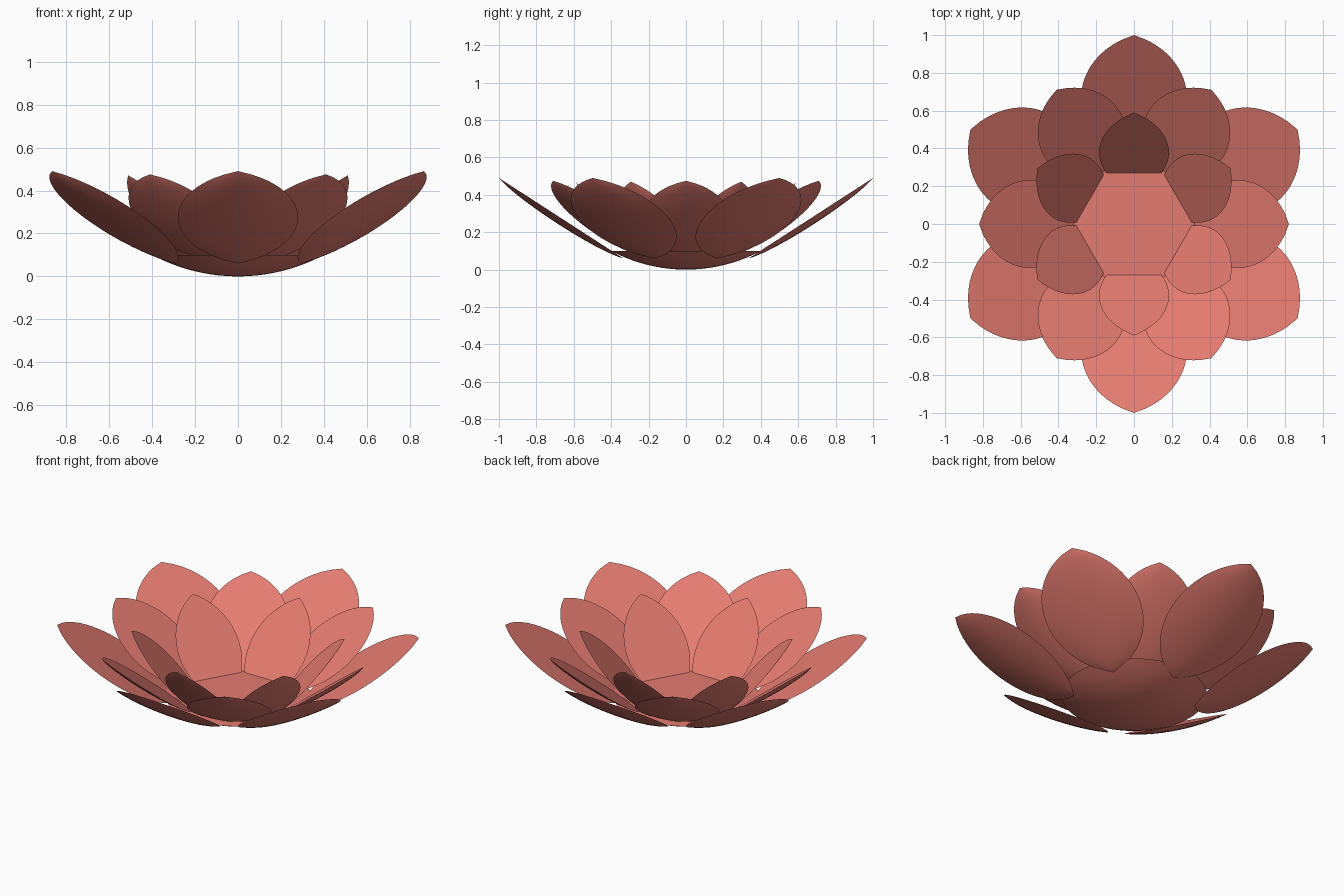
import bpy, bmesh
from math import sqrt, sin, cos, pi, asin, radians, atan2, hypot
from mathutils import Matrix

cube = bpy.data.objects.get("Cube")
if cube:
    bpy.data.objects.remove(cube)

coral = bpy.data.materials.new("coral_pink")
coral.use_nodes = True
COLOUR = (0.78, 0.2, 0.162, 1)
coral.diffuse_color = COLOUR
coral.node_tree.nodes["Principled BSDF"].inputs["Base Color"].default_value = COLOUR


def finish(bm, name):
    """Smooth faces, keep edges of flat tops sharp, return the mesh."""
    bmesh.ops.recalc_face_normals(bm, faces=bm.faces)
    for face in bm.faces:
        face.smooth = True
        if len(face.verts) > 4:
            for edge in face.edges:
                edge.smooth = False
    mesh = bpy.data.meshes.new(name)
    bm.to_mesh(mesh)
    bm.free()
    mesh.materials.append(coral)
    return mesh


def add_object(name, mesh):
    obj = bpy.data.objects.new(name, mesh)
    bpy.context.collection.objects.link(obj)
    return obj


def petal_mesh(name, half_length, half_width, depth, start=0.0):
    """Pointed oval with a flat inner face (z = 0) and a bulging back."""
    rows, cols = 28, 12
    radius = (half_length ** 2 + half_width ** 2) / (2 * half_width)
    bm = bmesh.new()
    grid = []
    for i in range(rows + 1):
        x = half_length * (2 * (start + (1 - start) * i / rows) - 1)
        w = max(sqrt(radius ** 2 - x * x) - radius + half_width, 0)
        if w < 1e-5:
            grid.append([bm.verts.new((x, 0, 0))] * (cols + 1))
            continue
        row = []
        for j in range(cols + 1):
            s = 2 * j / cols - 1
            row.append(bm.verts.new((x, s * w, -depth * w / half_width * (1 - s * s))))
        grid.append(row)
    # Bulging back
    for a, b in zip(grid, grid[1:]):
        for j in range(cols):
            corners = dict.fromkeys((a[j], a[j + 1], b[j + 1], b[j]))
            bm.faces.new(list(corners))
    # Flat inner face, and the cut end if there is one
    outline = [row[0] for row in grid] + [row[-1] for row in reversed(grid)]
    bm.faces.new(list(dict.fromkeys(outline)))
    if start > 0:
        bm.faces.new(grid[0])
    return finish(bm, name)


def petal_ring(name, first_angle, tip, base, half_width, depth, start=0.0):
    """Six petals; tip and base are (distance from the axis, height)."""
    dr, dz = tip[0] - base[0], tip[1] - base[1]
    mesh = petal_mesh(name, hypot(dr, dz) / 2, half_width, depth, start)
    middle = Matrix.Translation(((tip[0] + base[0]) / 2, 0, (tip[1] + base[1]) / 2))
    tilt = Matrix.Rotation(-atan2(dz, dr), 4, 'Y')
    for k in range(6):
        turn = Matrix.Rotation(radians(first_angle + 60 * k), 4, 'Z')
        add_object(f"{name}_{k + 1}", mesh).matrix_world = turn @ middle @ tilt


# Shallow round base with a flat top
RIM, HEIGHT, SEGMENTS, RINGS = 0.4, 0.1, 64, 10
sphere = (RIM ** 2 + HEIGHT ** 2) / (2 * HEIGHT)
bm = bmesh.new()
pole = bm.verts.new((0, 0, 0))
previous = None
for i in range(1, RINGS + 1):
    a = asin(RIM / sphere) * i / RINGS
    ring = [bm.verts.new((sphere * sin(a) * cos(2 * pi * k / SEGMENTS),
                          sphere * sin(a) * sin(2 * pi * k / SEGMENTS),
                          sphere * (1 - cos(a)))) for k in range(SEGMENTS)]
    for k in range(SEGMENTS):
        n = (k + 1) % SEGMENTS
        if previous:
            bm.faces.new((previous[k], previous[n], ring[n], ring[k]))
        else:
            bm.faces.new((pole, ring[n], ring[k]))
    previous = ring
bm.faces.new(previous)
add_object("flower_base", finish(bm, "flower_base"))

# Three rings of petals
petal_ring("outer_petal", 30, (1.0, 0.49), (0.335, 0.06), 0.28, 0.035)
petal_ring("middle_petal", 0, (0.82, 0.475), (0.29, 0.077), 0.232, 0.028)
petal_ring("inner_petal", 30, (0.59, 0.47), (0.168, -0.016), 0.185, 0.022, 0.2)
